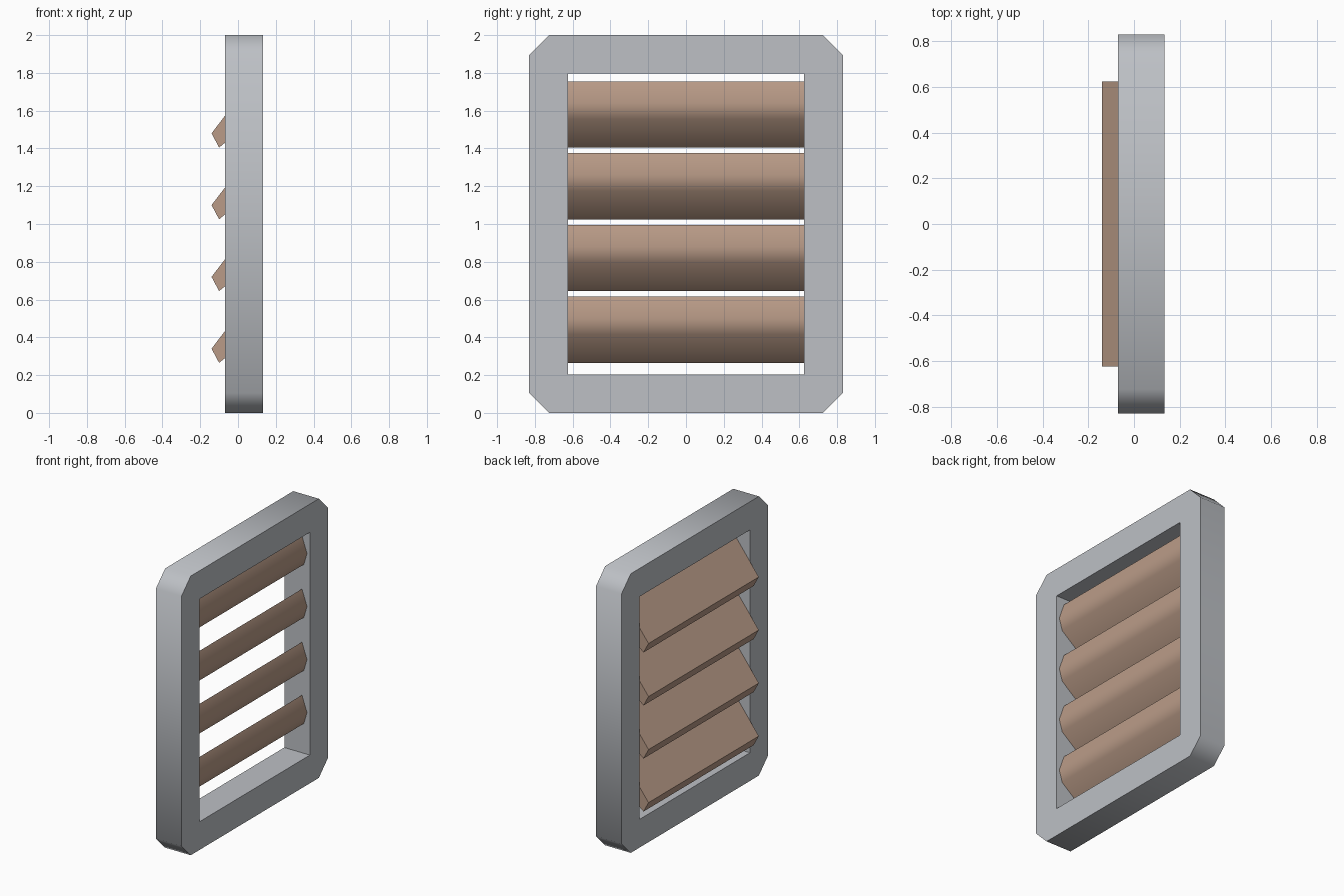
import bpy
import bmesh
from math import radians

cube = bpy.data.objects.get("Cube")
if cube:
    bpy.data.objects.remove(cube, do_unlink=True)


def make_material(name, rgb):
    mat = bpy.data.materials.new(name)
    mat.use_nodes = True
    mat.diffuse_color = (*rgb, 1)
    mat.node_tree.nodes["Principled BSDF"].inputs["Base Color"].default_value = (*rgb, 1)
    return mat


def finish(bm, name, mat):
    """Turn a bmesh into a smooth-shaded object with sharp corners kept."""
    bmesh.ops.recalc_face_normals(bm, faces=bm.faces)
    mesh = bpy.data.meshes.new(name)
    bm.to_mesh(mesh)
    bm.free()
    mesh.materials.append(mat)
    obj = bpy.data.objects.new(name, mesh)
    bpy.context.collection.objects.link(obj)
    bpy.ops.object.select_all(action="DESELECT")
    obj.select_set(True)
    bpy.context.view_layer.objects.active = obj
    bpy.ops.object.shade_smooth_by_angle(angle=radians(50))
    return obj


grey = make_material("painted grey", (0.51, 0.53, 0.56))
brown = make_material("warm brown", (0.49, 0.33, 0.245))

# Frame: chamfered outer outline bridged to a rectangular opening
BACK, FRONT = -0.07, 0.133
HALF_W, HALF_H, CUT = 0.83, 1.0, 0.105
OPEN_W, OPEN_H = 0.624, 0.798

bm = bmesh.new()


def loop(x, points):
    verts = [bm.verts.new((x, y, z + HALF_H)) for y, z in points]
    return verts, [bm.edges.new((a, b)) for a, b in zip(verts, verts[1:] + verts[:1])]


outer, inner = [], []
for sy, sz in ((1, 1), (-1, 1), (-1, -1), (1, -1)):
    corner = [(sy * HALF_W, sz * (HALF_H - CUT)), (sy * (HALF_W - CUT), sz * HALF_H)]
    outer += corner if sy * sz > 0 else corner[::-1]
    inner.append((sy * OPEN_W, sz * OPEN_H))

rings = [(loop(x, outer)[0], loop(x, inner)[0]) for x in (BACK, FRONT)]
for o, i in rings:
    for k in range(4):
        n = (k + 1) % 4
        bm.faces.new((o[2 * k], o[2 * k + 1], i[k]))
        bm.faces.new((o[2 * k + 1], o[2 * n], i[n], i[k]))
for side in (0, 1):
    a, b = rings[0][side], rings[1][side]
    for k in range(len(a)):
        n = (k + 1) % len(a)
        bm.faces.new((a[k], a[n], b[n], b[k]))
finish(bm, "frame", grey)

# Slats: one angled profile extruded across the opening, repeated upwards
PROFILE = [(-0.14, 0), (-0.10, -0.075), (0.085, 0.075), (0.11, 0.16), (0.07, 0.275)]
for number in range(4):
    base = 0.34 + number * 0.38
    bm = bmesh.new()
    end = bm.faces.new([bm.verts.new((x, -OPEN_W, base + z)) for x, z in PROFILE])
    result = bmesh.ops.extrude_face_region(bm, geom=[end], use_keep_orig=True)
    moved = [v for v in result["geom"] if isinstance(v, bmesh.types.BMVert)]
    bmesh.ops.translate(bm, verts=moved, vec=(0, 2 * OPEN_W, 0))
    finish(bm, f"slat_{number + 1}", brown)
